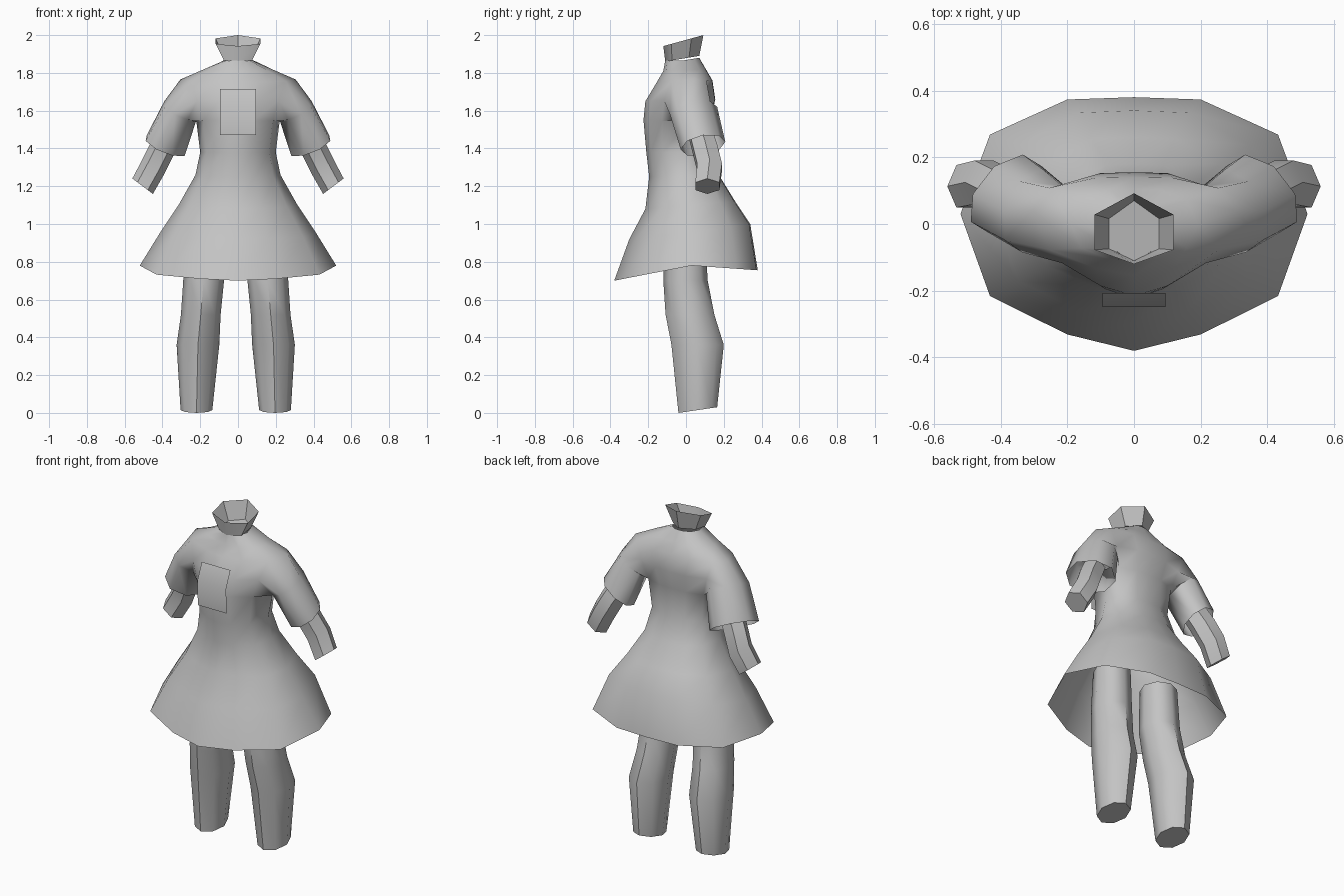
import bpy, bmesh, math
from mathutils import Vector

cube = bpy.data.objects.get("Cube")
if cube:
    bpy.data.objects.remove(cube, do_unlink=True)

GREY = (0.55, 0.55, 0.55, 1)
mat = bpy.data.materials.new("plain grey")
mat.use_nodes = True
mat.diffuse_color = GREY
mat.node_tree.nodes["Principled BSDF"].inputs["Base Color"].default_value = GREY


def finish(name, bm, angle=50):
    """Turn a bmesh into a smooth-shaded object."""
    bmesh.ops.recalc_face_normals(bm, faces=bm.faces)
    mesh = bpy.data.meshes.new(name)
    bm.to_mesh(mesh)
    bm.free()
    mesh.materials.append(mat)
    obj = bpy.data.objects.new(name, mesh)
    bpy.context.collection.objects.link(obj)
    bpy.ops.object.select_all(action='DESELECT')
    obj.select_set(True)
    bpy.context.view_layer.objects.active = obj
    bpy.ops.object.shade_smooth_by_angle(angle=math.radians(angle))
    return obj


def bridge(bm, a, b, skip=()):
    """Quads between two vertex loops, leaving out the skipped columns."""
    n = len(a)
    for i in range(n):
        if i not in skip:
            j = (i + 1) % n
            bm.faces.new((a[i], a[j], b[j], b[i]))


def ellipse(centre, u, v, n, start=0.0):
    c, u, v = Vector(centre), Vector(u), Vector(v)
    steps = [start + 2 * math.pi * i / n for i in range(n)]
    return [c + u * math.cos(t) + v * math.sin(t) for t in steps]


def tube(name, rings, angle=50, caps=(True, True)):
    bm = bmesh.new()
    loops = [[bm.verts.new(p) for p in ring] for ring in rings]
    for a, b in zip(loops, loops[1:]):
        bridge(bm, a, b)
    for cap, loop in zip(caps, (loops[0], loops[-1])):
        if cap:
            bm.faces.new(loop)
    return finish(name, bm, angle)


# Dress: twelve-sided rings, front point first, going round by the left side
X_SHAPE = (0, .385, .83, 1, .83, .385, 0)
Y_SHAPE = (-1, -.88, -.6, 0, .68, .98, 1)


def dress_ring(zf, zs, zb, half, front, side, back):
    pts = []
    for x, y in zip(X_SHAPE, Y_SHAPE):
        ye, ze = (front, zf) if y < 0 else (back, zb)
        k = abs(y)
        pts.append(Vector((x * half, side + (ye - side) * k, zs + (ze - zs) * k)))
    return pts + [Vector((-p.x, p.y, p.z)) for p in pts[5:0:-1]]


# front z, side z, back z, half width, front y, side y, back y
DRESS = [
    (.70, .78, .755, .52, -.38, .03, .38),
    (.92, .95, 1.0, .415, -.30, .02, .34),
    (1.08, 1.10, 1.12, .315, -.215, .01, .26),
    (1.25, 1.26, 1.25, .225, -.195, 0, .18),
    (1.38, 1.38, 1.38, .2, -.21, 0, .125),
    (1.55, 1.54, 1.55, .22, -.225, .02, .13),
    (1.65, 1.66, 1.66, .26, -.215, .03, .155),
    (1.75, 1.765, 1.76, .305, -.155, .04, .14),
    (1.81, 1.815, 1.82, .19, -.12, 0, .105),
    (1.865, 1.865, 1.88, .075, -.11, -.02, .07),
]
ARMHOLE = 5
bm = bmesh.new()
grid = [[bm.verts.new(p) for p in dress_ring(*row)] for row in DRESS]
for i in range(len(grid) - 1):
    hole = (2, 3, 8, 9) if i in (ARMHOLE, ARMHOLE + 1) else ()
    bridge(bm, grid[i], grid[i + 1], hole)

# Sleeves grow out of the armholes: centre, outward axis, backward axis
SLEEVE = [
    ((.305, .04, 1.6), (.085, 0, .05), (-.03, .125, .02)),
    ((.383, .09, 1.415), (.1, 0, .055), (-.05, .118, .02)),
]
low, mid, top = grid[ARMHOLE:ARMHOLE + 3]
for s, (f, m, b) in ((1, (2, 3, 4)), (-1, (10, 9, 8))):
    loop = [low[f], low[m], low[b], mid[b], top[b], top[m], top[f], mid[f]]
    for centre, out, rear in SLEEVE:
        # begin at the lower front so points line up with the armhole
        pts = ellipse(centre, out, rear, 8, math.radians(225))
        pts = [pts[0]] + pts[:0:-1]
        ring = [bm.verts.new((s * p.x, p.y, p.z)) for p in pts]
        bridge(bm, loop, ring)
        loop = ring
finish("dress", bm, 75)


# Neck with flared six-sided collar, open at the top
def collar_ring(w, front, back, zf, zb):
    def z(y):
        return zf + (zb - zf) * (y - front) / (back - front)
    y1, y2 = front + .2 * (back - front), front + .7 * (back - front)
    plan = [(0, front), (w, y1), (w, y2), (0, back), (-w, y2), (-w, y1)]
    return [Vector((x, y, z(y))) for x, y in plan]


tube("neck_collar", [collar_ring(.075, -.11, .07, 1.86, 1.89),
                     collar_ring(.118, -.12, .092, 1.942, 2.0)],
     caps=(True, False))

# Arms and legs
ARM = [((.34, .07, 1.5), .066), ((.40, .10, 1.4), .07),
       ((.45, .125, 1.3), .07), ((.505, .113, 1.2), .068)]
# z, centre x, half width, front y, back y
LEG = [(.95, .165, .1, -.11, .1), (.7, .17, .108, -.12, .115),
       (.52, .185, .105, -.108, .15), (.36, .2, .113, -.077, .2),
       (.015, .208, .084, -.04, .165)]
for s, side in ((1, "left"), (-1, "right")):
    rings = [ellipse((s * c[0], c[1], c[2]), (s * r * .8, 0, r * .6),
                     (0, r * 1.08, 0), 6) for c, r in ARM]
    tube(side + "_arm", rings)
    rings = []
    for z, cx, w, front, back in LEG:
        tilt = .015 if z < .1 else 0
        rings.append(ellipse((s * cx - .012, (front + back) / 2, z), (w, 0, 0),
                             (0, (back - front) / 2, tilt), 8))
    tube(side + "_leg", rings)

# Chest panel: a thin bent sheet standing just off the front
bm = bmesh.new()
rows = [[bm.verts.new((x, y, z)) for x in (-.095, .095)]
        for y, z in ((-.245, 1.47), (-.248, 1.62), (-.207, 1.715))]
for a, b in zip(rows, rows[1:]):
    bm.faces.new((a[0], a[1], b[1], b[0]))
finish("chest_panel", bm)
